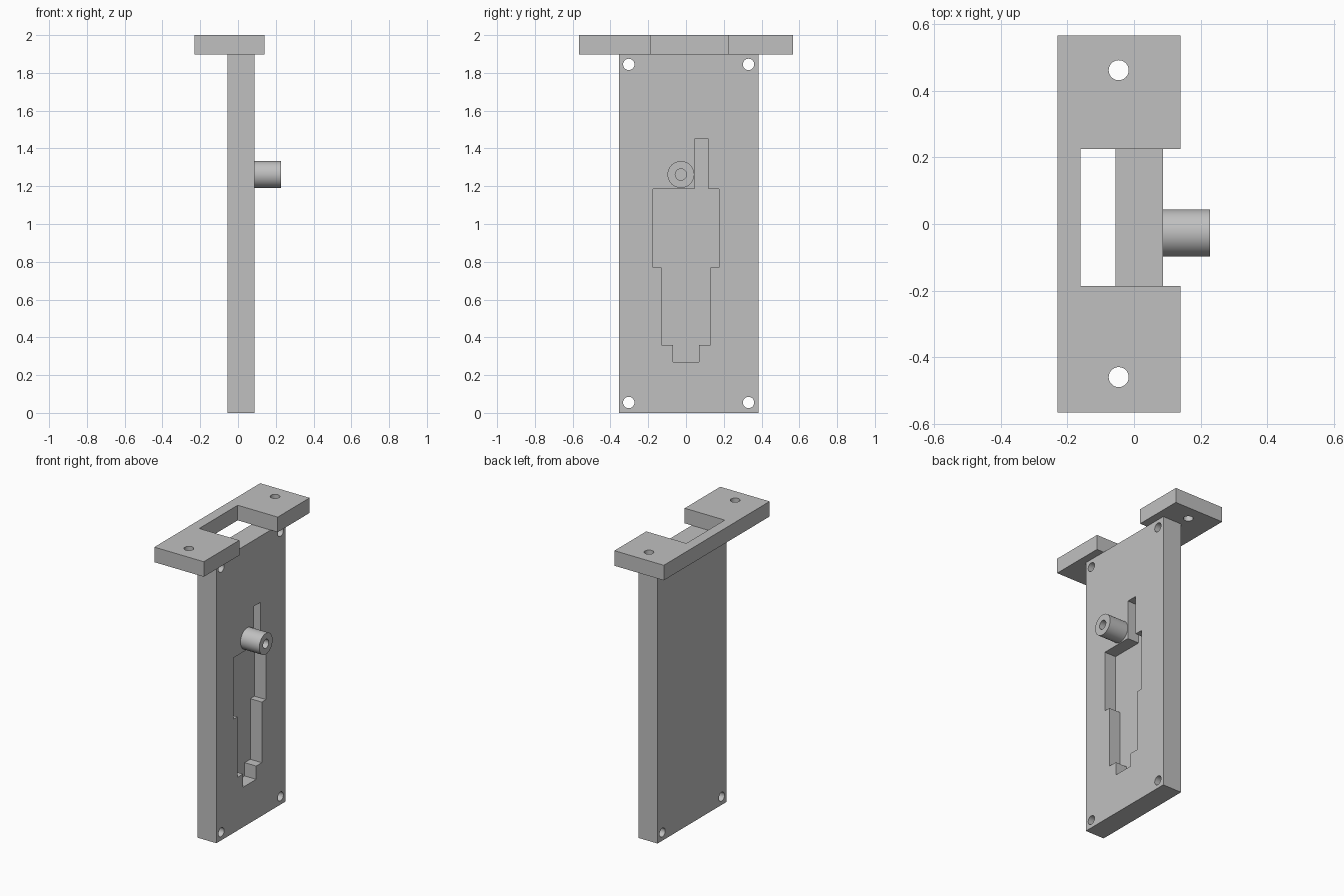
import bpy
import bmesh
from math import radians
from mathutils import Matrix, Vector

cube = bpy.data.objects.get("Cube")
if cube:
    bpy.data.objects.remove(cube, do_unlink=True)

grey = bpy.data.materials.new("light grey")
grey.use_nodes = True
grey.diffuse_color = (0.53, 0.53, 0.53, 1)
grey.node_tree.nodes["Principled BSDF"].inputs["Base Color"].default_value = (0.53, 0.53, 0.53, 1)


def finish(name, bm):
    bmesh.ops.recalc_face_normals(bm, faces=bm.faces[:])
    mesh = bpy.data.meshes.new(name)
    bm.to_mesh(mesh)
    bm.free()
    mesh.materials.append(grey)
    obj = bpy.data.objects.new(name, mesh)
    bpy.context.collection.objects.link(obj)
    return obj


def prism(name, points, direction):
    """Extrude a flat outline along a direction."""
    bm = bmesh.new()
    face = bm.faces.new([bm.verts.new(p) for p in points])
    geom = bmesh.ops.extrude_face_region(bm, geom=[face])["geom"]
    verts = [g for g in geom if isinstance(g, bmesh.types.BMVert)]
    bmesh.ops.translate(bm, vec=Vector(direction), verts=verts)
    return finish(name, bm)


def cylinder(name, centre, radius, length, axis):
    bm = bmesh.new()
    turn = Matrix.Rotation(radians(90), 4, "Y") if axis == "X" else Matrix()
    bmesh.ops.create_cone(bm, cap_ends=True, segments=48, radius1=radius, radius2=radius,
                          depth=length, matrix=Matrix.Translation(centre) @ turn)
    return finish(name, bm)


def cut(target, cutter):
    """Subtract the cutter and remove it."""
    mod = target.modifiers.new("cut", "BOOLEAN")
    mod.operation = "DIFFERENCE"
    mod.solver = "EXACT"
    mod.object = cutter
    bpy.context.view_layer.objects.active = target
    bpy.ops.object.modifier_apply(modifier=mod.name)
    bpy.data.objects.remove(cutter, do_unlink=True)


BACK, FACE, TOP = -0.055, 0.087, 1.898
HOLE = 0.03

# Upright plate
plate = prism("upright_plate",
              [(BACK, -0.355, 0), (BACK, 0.383, 0), (BACK, 0.383, TOP), (BACK, -0.355, TOP)],
              (FACE - BACK, 0, 0))

# Stepped pocket with a narrow slot above it
pocket = [(-0.07, 0.27), (0.07, 0.27), (0.07, 0.36), (0.13, 0.36), (0.13, 0.77),
          (0.175, 0.77), (0.175, 1.185), (0.118, 1.185), (0.118, 1.45), (0.045, 1.45),
          (0.045, 1.185), (-0.175, 1.185), (-0.175, 0.77), (-0.13, 0.77), (-0.13, 0.36),
          (-0.07, 0.36)]
cut(plate, prism("pocket_cutter", [(FACE - 0.086, y, z) for y, z in pocket], (0.2, 0, 0)))

# Corner screw holes
for y in (-0.303, 0.331):
    for z in (0.055, 1.845):
        cut(plate, cylinder("screw_cutter", (0, y, z), HOLE, 0.5, "X"))

# Top flange with a notch open to the face side
flange = prism("top_flange",
               [(-0.23, -0.566, TOP), (0.14, -0.566, TOP), (0.14, -0.186, TOP),
                (-0.16, -0.186, TOP), (-0.16, 0.225, TOP), (0.14, 0.225, TOP),
                (0.14, 0.566, TOP), (-0.23, 0.566, TOP)], (0, 0, 2 - TOP))
for y in (-0.46, 0.462):
    cut(flange, cylinder("mount_cutter", (-0.046, y, 1.95), HOLE, 0.5, "Z"))

# Round boss with a blind bore
boss = cylinder("boss", ((FACE + 0.228) / 2, -0.027, 1.262), 0.071, 0.228 - FACE, "X")
cut(boss, cylinder("bore_cutter", (0.2, -0.027, 1.262), HOLE, 0.22, "X"))

# Smooth round walls, keep edges sharp
for obj in (plate, flange, boss):
    bpy.ops.object.select_all(action="DESELECT")
    obj.select_set(True)
    bpy.context.view_layer.objects.active = obj
    bpy.ops.object.shade_smooth_by_angle(angle=radians(30))
